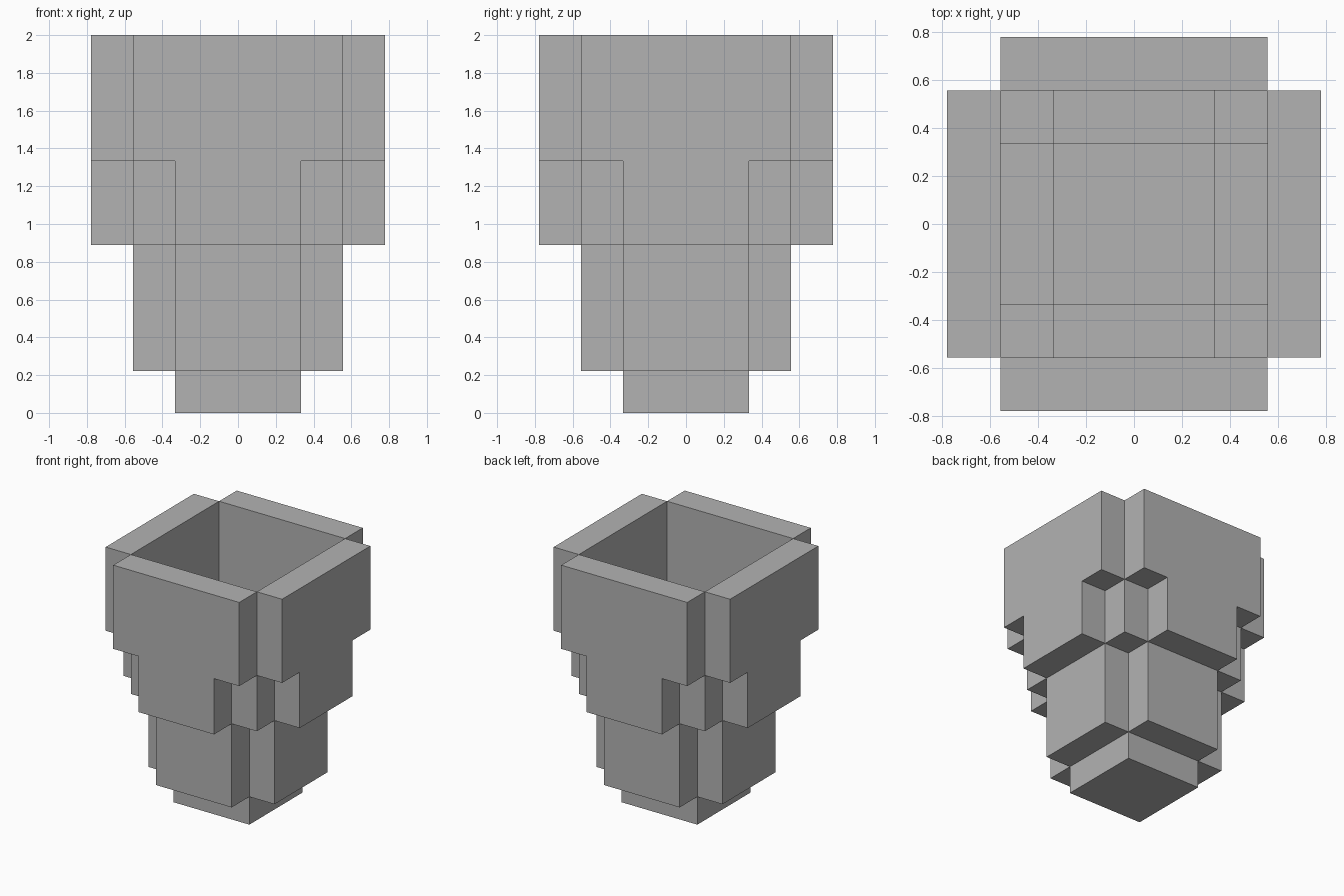
import bpy
import bmesh
from mathutils import Matrix, Vector
from math import pi

old = bpy.data.objects.get("Cube")
if old:
    bpy.data.objects.remove(old, do_unlink=True)

U = 2 / 9  # edge of one block

grey = bpy.data.materials.new("plain grey")
grey.use_nodes = True
colour = (0.45, 0.45, 0.45, 1)
grey.diffuse_color = colour
grey.node_tree.nodes["Principled BSDF"].inputs["Base Color"].default_value = colour


def add_box(bm, low, high, turn):
    """Box between two corners in block units, turned about z."""
    low, high = Vector(low), Vector(high)
    place = (Matrix.Rotation(turn, 4, "Z")
             @ Matrix.Translation((low + high) / 2 * U)
             @ Matrix.Diagonal((high - low) * U).to_4x4())
    bmesh.ops.create_cube(bm, size=1, matrix=place)


def make_part(name, boxes, turn=0):
    bm = bmesh.new()
    for low, high in boxes:
        add_box(bm, low, high, turn)
    mesh = bpy.data.meshes.new(name)
    bm.to_mesh(mesh)
    bm.free()
    mesh.materials.append(grey)
    obj = bpy.data.objects.new(name, mesh)
    bpy.context.collection.objects.link(obj)


# Solid foot, which is also the floor of the hollow
make_part("base", [((-1.5, -1.5, 0), (1.5, 1.5, 1))])

# Stepped walls, one per side, and the corner blocks between them
for i, side in enumerate(("front", "left", "back", "right")):
    turn = i * pi / 2
    make_part(side + "_lower_wall", [((-1.5, -2.5, 1), (1.5, -1.5, 4))], turn)
    make_part(side + "_upper_wall", [
        ((-1.5, -3.5, 4), (1.5, -2.5, 6)),
        ((-2.5, -3.5, 6), (2.5, -2.5, 9)),
    ], turn)
    make_part(side + "_corner_block", [((1.5, -2.5, 4), (2.5, -1.5, 6))], turn)
